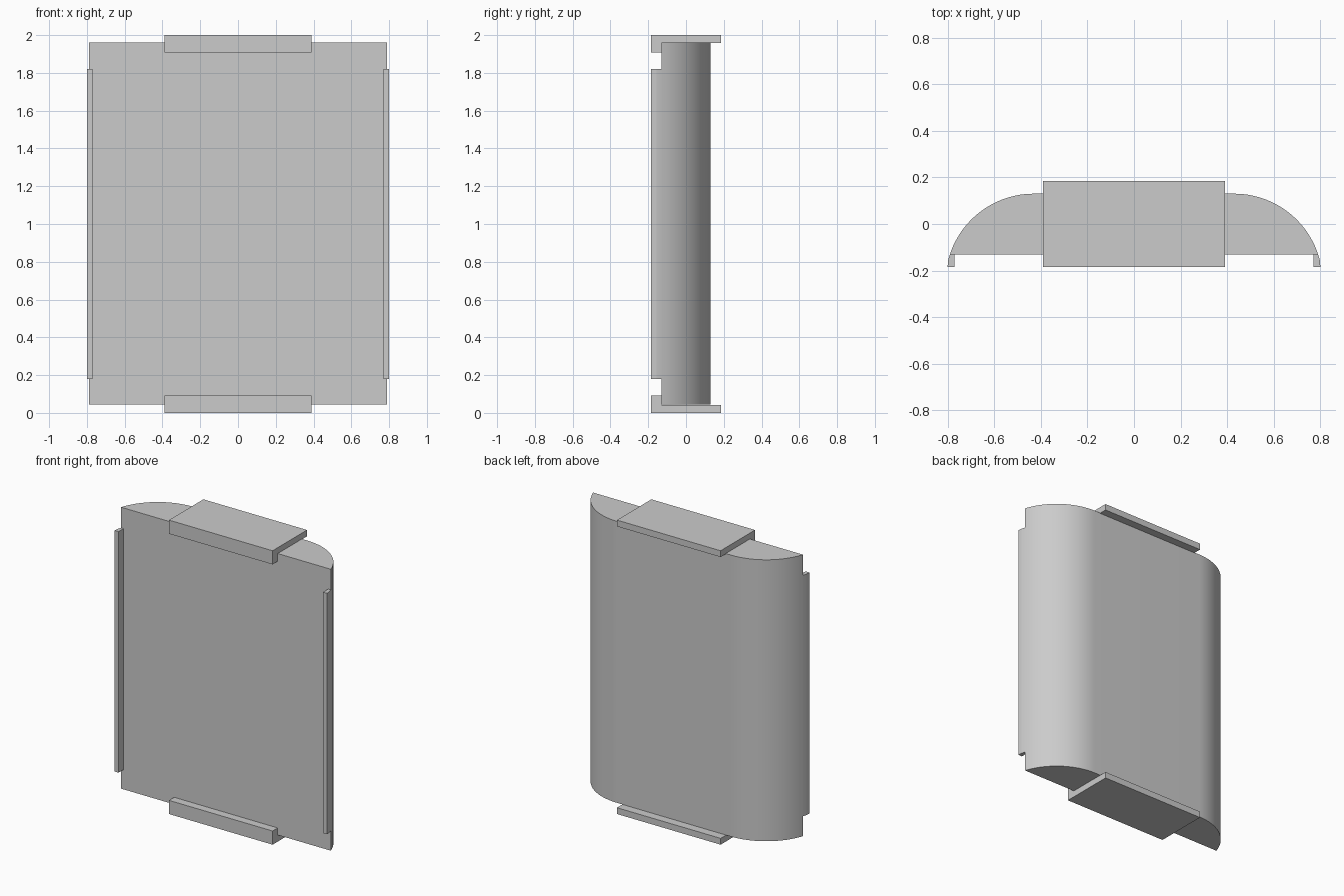
import bpy, bmesh, math

cube = bpy.data.objects.get("Cube")
if cube:
    bpy.data.objects.remove(cube, do_unlink=True)

grey = bpy.data.materials.new("plain grey")
grey.use_nodes = True
colour = (0.6, 0.6, 0.6, 1)
grey.diffuse_color = colour
grey.node_tree.nodes["Principled BSDF"].inputs["Base Color"].default_value = colour

HALF_DEPTH, LIP = 0.13, 0.185            # panel and clip half depths
ARC_X, ARC_Y, RADIUS = 0.43, -0.249, 0.379   # rounded rear corners


def extrude(name, profile, axis, start, end, smooth=False):
    """Extrude a closed profile along z (xy points) or x (yz points)."""
    place = (lambda a, b, t: (a, b, t)) if axis == "z" else (lambda a, b, t: (t, a, b))
    bm = bmesh.new()
    face = bm.faces.new([bm.verts.new(place(a, b, start)) for a, b in profile])
    new = bmesh.ops.extrude_face_region(bm, geom=[face])["geom"]
    shift = place(0, 0, end - start)
    bmesh.ops.translate(bm, vec=shift, verts=[v for v in new if isinstance(v, bmesh.types.BMVert)])
    bmesh.ops.recalc_face_normals(bm, faces=bm.faces)
    mesh = bpy.data.meshes.new(name)
    bm.to_mesh(mesh)
    bm.free()
    mesh.materials.append(grey)
    obj = bpy.data.objects.new(name, mesh)
    bpy.context.collection.objects.link(obj)
    if smooth:
        bpy.ops.object.select_all(action="DESELECT")
        obj.select_set(True)
        bpy.context.view_layer.objects.active = obj
        bpy.ops.object.shade_smooth_by_angle(angle=math.radians(30))
    return obj


def arc(y_from, y_to, steps):
    """Points on the rounded corner between two depths."""
    a0, a1 = (math.asin((y - ARC_Y) / RADIUS) for y in (y_from, y_to))
    angles = [a0 + (a1 - a0) * i / steps for i in range(steps + 1)]
    return [(ARC_X + RADIUS * math.cos(a), ARC_Y + RADIUS * math.sin(a)) for a in angles]


# Panel with a flat front and rounded rear corners
side = arc(-HALF_DEPTH, HALF_DEPTH, 24)
extrude("curved_panel", side + [(-x, y) for x, y in reversed(side)], "z", 0.045, 1.96, True)

# Side rails that carry the curve forward of the panel
rail = [(0.77, -LIP), (0.8, -LIP)] + arc(-0.155, -HALF_DEPTH, 4) + [(0.77, -HALF_DEPTH)]
for name, s in (("left_rail", 1), ("right_rail", -1)):
    extrude(name, [(s * x, y) for x, y in rail], "z", 0.18, 1.82)

# Top and bottom clips, L-shaped in section
clip = [(-LIP, 0), (LIP, 0), (LIP, 0.043), (-HALF_DEPTH, 0.043), (-HALF_DEPTH, 0.093), (-LIP, 0.093)]
extrude("bottom_clip", clip, "x", -0.39, 0.39)
extrude("top_clip", [(y, 2 - z) for y, z in clip], "x", -0.39, 0.39)
